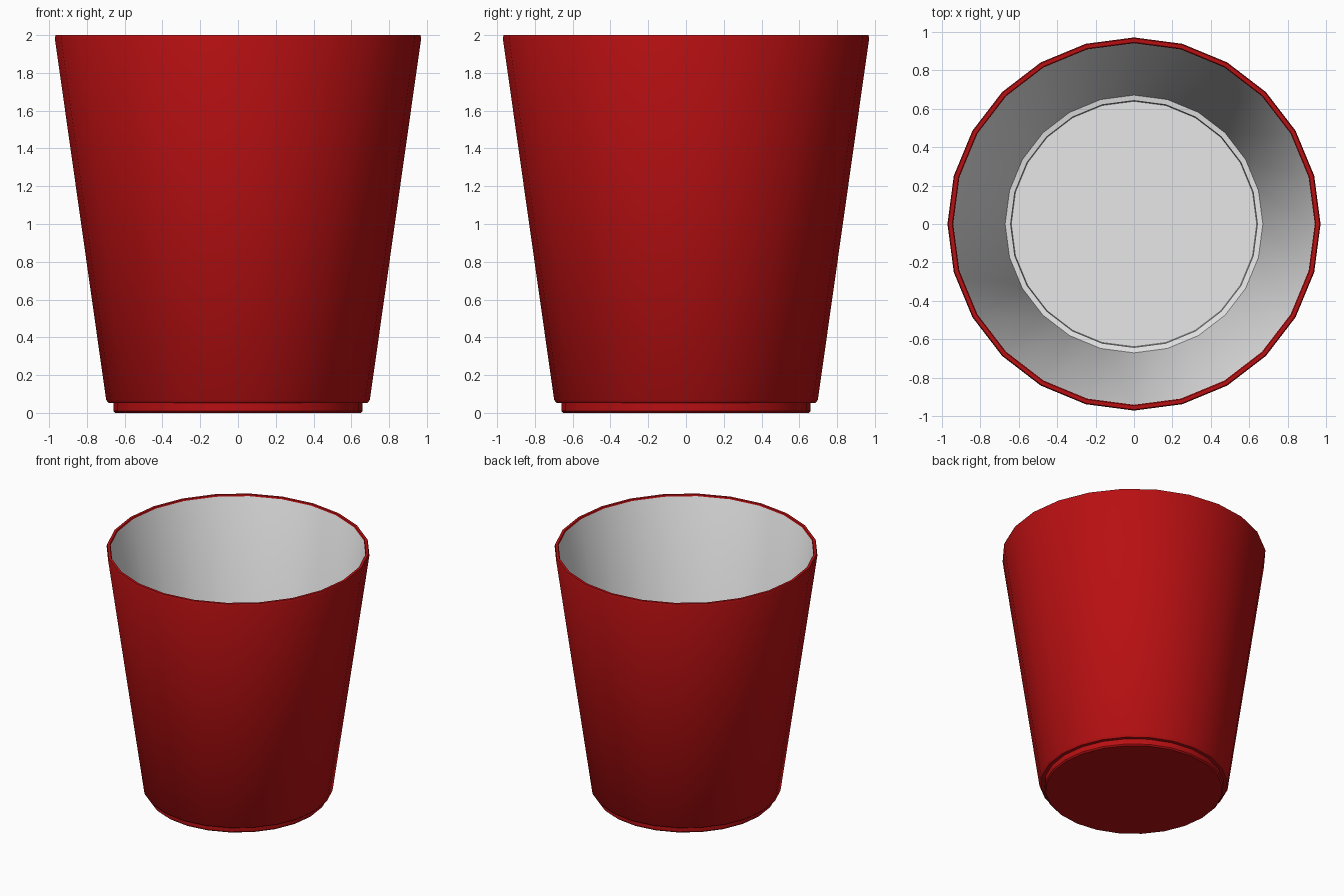
import bpy, bmesh, math

if "Cube" in bpy.data.objects:
    bpy.data.objects.remove(bpy.data.objects["Cube"])

SIDES = 24


def material(name, rgb):
    m = bpy.data.materials.new(name)
    m.diffuse_color = (*rgb, 1.0)
    m.use_nodes = True
    m.node_tree.nodes["Principled BSDF"].inputs["Base Color"].default_value = m.diffuse_color
    return m


red = material("red plastic", (0.48, 0.005, 0.006))
white = material("white lining", (0.8, 0.8, 0.8))

# Closed profile (radius, height): base, foot, wall, rim
outer = [(0, 0), (0.65, 0), (0.66, 0.01), (0.66, 0.053), (0.685, 0.053),
         (0.698, 0.068), (0.97, 1.985), (0.965, 2.0), (0.945, 2.0), (0.94, 1.99)]
# Lining: wall, inner ledge, floor
inner = [(0.67, 0.08), (0.642, 0.075), (0.638, 0.03), (0, 0.03)]


def lathe(name, profile, first_inner):
    bm = bmesh.new()
    rings = []
    for r, z in profile:
        n = SIDES if r else 1
        rings.append([bm.verts.new((r * math.cos(2 * math.pi * i / SIDES),
                                    r * math.sin(2 * math.pi * i / SIDES), z))
                      for i in range(n)])
    for k, (a, b) in enumerate(zip(rings, rings[1:])):
        for i in range(SIDES):
            j = (i + 1) % SIDES
            if len(a) == 1:
                f = bm.faces.new((a[0], b[j], b[i]))
            elif len(b) == 1:
                f = bm.faces.new((a[i], a[j], b[0]))
            else:
                f = bm.faces.new((a[i], a[j], b[j], b[i]))
            f.material_index = int(k >= first_inner)
    bmesh.ops.recalc_face_normals(bm, faces=bm.faces[:])
    mesh = bpy.data.meshes.new(name)
    bm.to_mesh(mesh)
    bm.free()
    mesh.materials.append(red)
    mesh.materials.append(white)
    ob = bpy.data.objects.new(name, mesh)
    bpy.context.collection.objects.link(ob)
    return ob


cup = lathe("cup", outer + inner, len(outer) - 1)
bpy.context.view_layer.objects.active = cup
cup.select_set(True)
bpy.ops.object.shade_smooth_by_angle(angle=math.radians(35))
